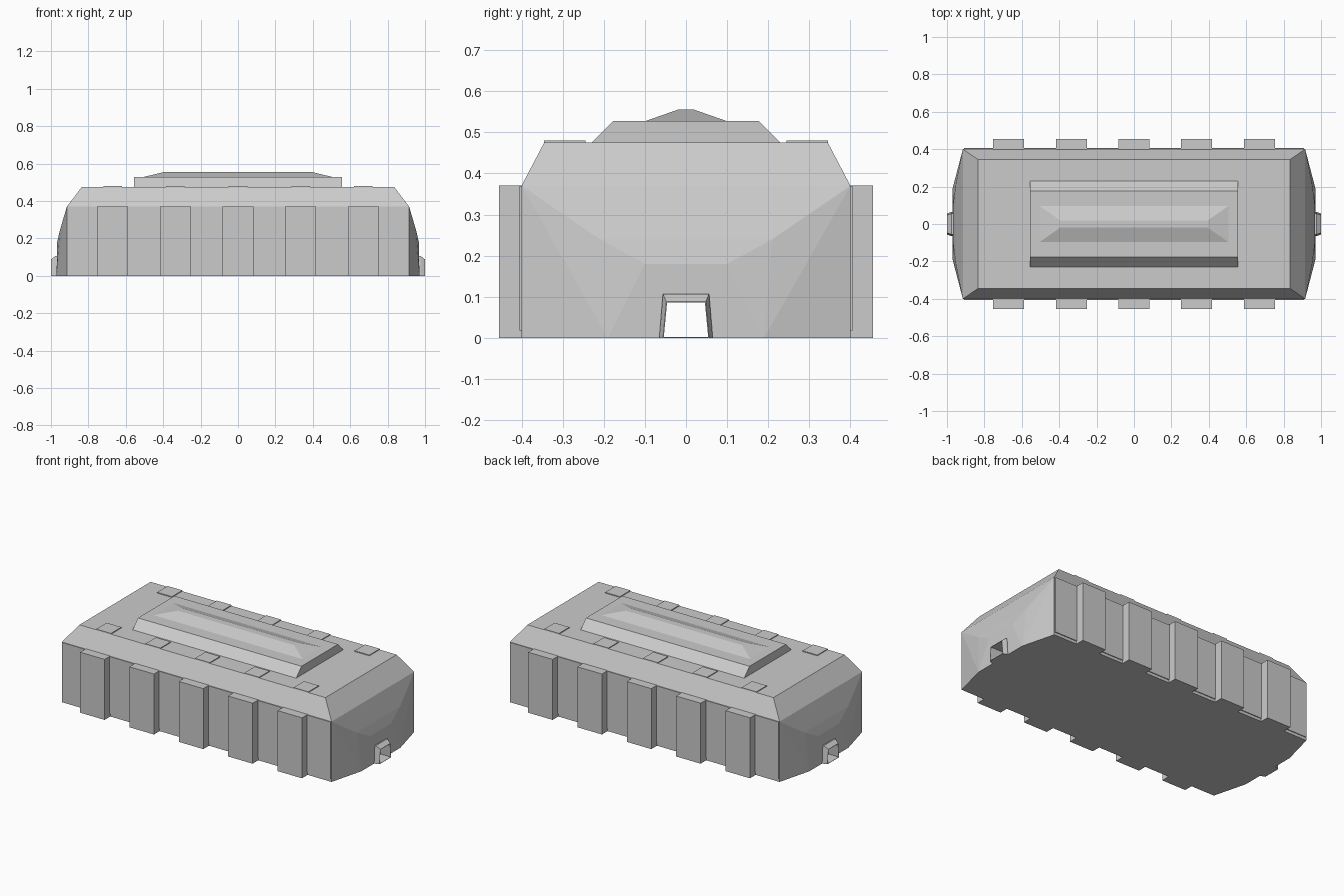
import bpy, bmesh

if "Cube" in bpy.data.objects:
    bpy.data.objects.remove(bpy.data.objects["Cube"])

S = (-1, 1)


def hull(name, pts):
    """Faceted convex solid around a few points."""
    bm = bmesh.new()
    for p in pts:
        bm.verts.new(p)
    bmesh.ops.remove_doubles(bm, verts=bm.verts, dist=1e-5)
    res = bmesh.ops.convex_hull(bm, input=bm.verts)
    junk = {g for g in res["geom_interior"] + res["geom_unused"]
            if isinstance(g, bmesh.types.BMVert)}
    bmesh.ops.delete(bm, geom=list(junk), context='VERTS')
    bmesh.ops.dissolve_limit(bm, angle_limit=0.005, verts=bm.verts, edges=bm.edges)
    bmesh.ops.recalc_face_normals(bm, faces=bm.faces)
    me = bpy.data.meshes.new(name)
    bm.to_mesh(me)
    bm.free()
    ob = bpy.data.objects.new(name, me)
    bpy.context.collection.objects.link(ob)
    return ob


def sym(*pts):
    """Mirror points across x and y."""
    return [(sx * x, sy * y, z) for x, y, z in pts for sx in S for sy in S]


def box(name, x0, x1, y0, y1, z0, z1):
    return hull(name, [(x, y, z) for x in (x0, x1) for y in (y0, y1) for z in (z0, z1)])


def cut(ob, cutter):
    mod = ob.modifiers.new("cut", 'BOOLEAN')
    mod.operation, mod.solver, mod.object = 'DIFFERENCE', 'EXACT', cutter
    bpy.context.view_layer.objects.active = ob
    bpy.ops.object.modifier_apply(modifier=mod.name)


# Main hall: walls, faceted bulging ends, chamfered eaves and roof slab
hall = hull("hall", sym(
    (0.915, 0.40, 0), (0.915, 0.40, 0.37),
    (0.97, 0.19, 0), (0.953, 0.21, 0.24), (0.967, 0.10, 0.18), (0.915, 0.20, 0.37),
    (0.835, 0.345, 0.45), (0.835, 0.345, 0.475)))

# Tapered door surrounds at both ends
doors = []
for s in S:
    pts = []
    for sy in S:
        pts += [(s * 0.94, sy * 0.066, 0), (s * 0.94, sy * 0.057, 0.108),
                (s * 0.975, sy * 0.065, 0), (s * 0.975, sy * 0.056, 0.107),
                (s * 1.0, sy * 0.056, 0), (s * 1.0, sy * 0.048, 0.088)]
    doors.append(hull("door_surround", pts))

# Hollow interior and open doorways
cavity = box("cavity_cutter", -0.86, 0.86, -0.36, 0.36, 0.002, 0.36)
passage = hull("doorway_cutter", sym((1.1, 0.054, 0.002), (1.1, 0.046, 0.086)))
cut(hall, cavity)
for ob in [hall] + doors:
    cut(ob, passage)
for c in (cavity, passage):
    bpy.data.objects.remove(c)

# Side panels, buttresses and roof tiles
for s in S:
    box("side_panel", -0.91, 0.91, s * 0.39, s * 0.405, 0.018, 0.369)
    for i in range(-2, 3):
        x = i * 0.335
        box("buttress", x - 0.083, x + 0.083, s * 0.39, s * 0.455, 0, 0.371)
        box("roof_tile", x - 0.05, x + 0.05, s * 0.245, s * 0.346, 0.456, 0.48)

# Raised roof section and skylight ridge
hull("raised_roof", sym((0.555, 0.23, 0.474), (0.555, 0.177, 0.528)))
hull("skylight", sym((0.51, 0.10, 0.527), (0.395, 0.02, 0.555)))
